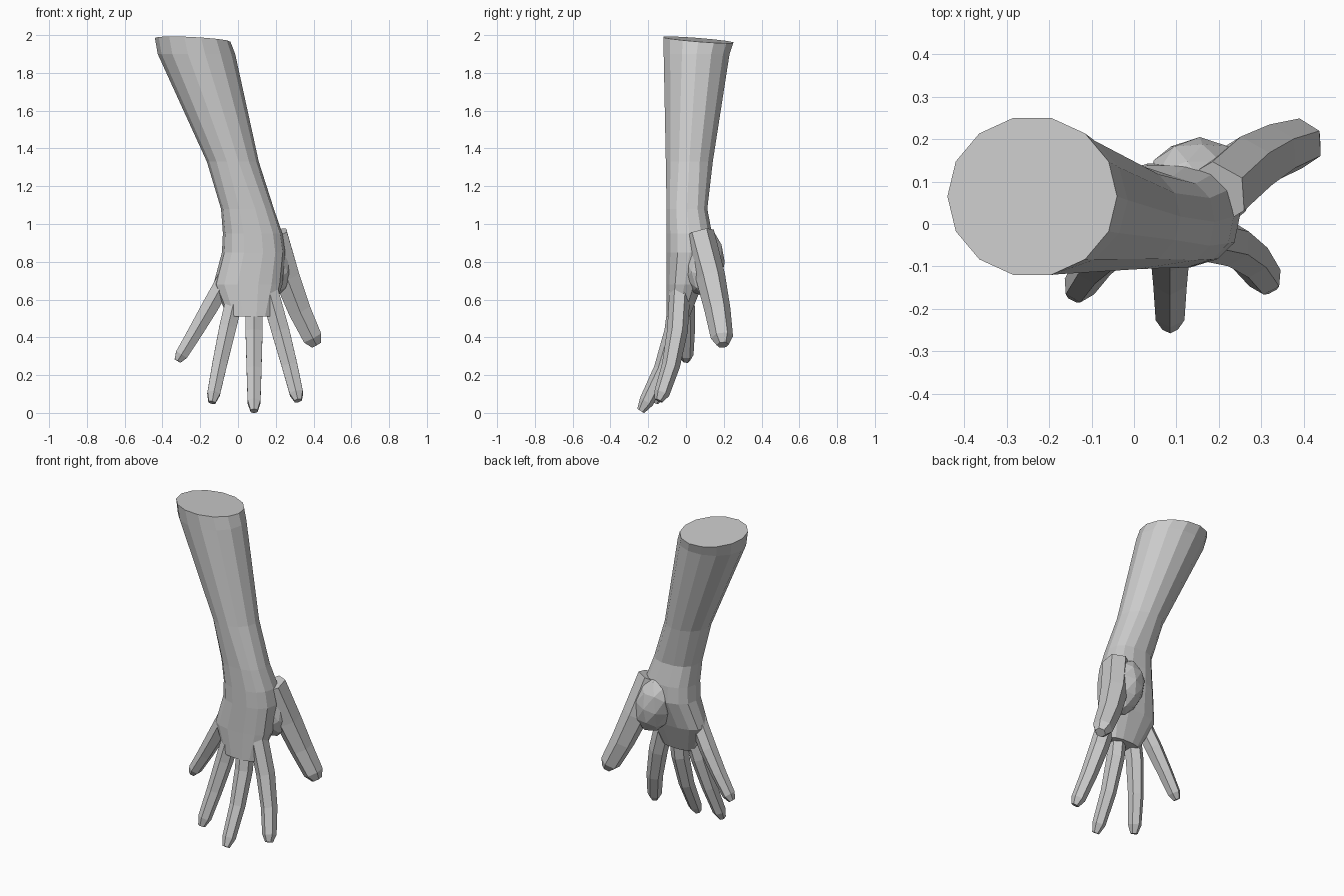
import bpy, bmesh, math
from mathutils import Vector

if "Cube" in bpy.data.objects:
    bpy.data.objects.remove(bpy.data.objects["Cube"])


def skin_rings(name, rings):
    """Closed low-poly tube through equal-sized point rings."""
    bm = bmesh.new()
    loops = [[bm.verts.new(p) for p in ring] for ring in rings]
    n = len(loops[0])
    for a, b in zip(loops, loops[1:]):
        for i in range(n):
            j = (i + 1) % n
            bm.faces.new((a[i], a[j], b[j], b[i]))
    bm.faces.new(loops[0])
    bm.faces.new(loops[-1])
    bmesh.ops.recalc_face_normals(bm, faces=bm.faces)
    mesh = bpy.data.meshes.new(name)
    bm.to_mesh(mesh)
    bm.free()
    obj = bpy.data.objects.new(name, mesh)
    bpy.context.collection.objects.link(obj)
    return obj


def arm_ring(z, left, right, back, sides=14):
    """Level section: oval in the forearm, boxier in the palm, sloped at the cut end."""
    front = -0.105 - max(0, z - 1.1) * 0.022
    power = 1 if z > 1.1 else 0.8
    tilt = 0.05 if z == 2 else 0
    ring = []
    for i in range(sides):
        a = 2 * math.pi * i / sides
        c = math.copysign(abs(math.cos(a)) ** power, math.cos(a))
        s = math.copysign(abs(math.sin(a)) ** power, math.sin(a))
        ring.append(((left + right + c * (right - left)) / 2,
                     (front + back + s * (back - front)) / 2,
                     z - tilt * (0.5 + s * 0.3 + c * 0.2)))
    return ring


def digit(name, root, middle, tip, radius, sides=6):
    """Tapered finger along the smooth curve through three points."""
    root, middle, tip = Vector(root), Vector(middle), Vector(tip)
    control = middle * 2 - (root + tip) / 2
    rings = []
    for t, taper in ((0, 1), (0.35, 0.98), (0.65, 0.86), (0.92, 0.74), (1, 0.4)):
        centre = root.lerp(control, t).lerp(control.lerp(tip, t), t)
        along = (control - root).lerp(tip - control, t).normalized()
        side = Vector((0, 1, 0)).cross(along).normalized()
        back = along.cross(side)
        angles = [2 * math.pi * (k + 0.5) / sides for k in range(sides)]
        rings.append([centre + (side * math.cos(a) + back * math.sin(a)) * radius * taper
                      for a in angles])
    return skin_rings(name, rings)


# Forearm, wrist and palm: height, left, right, back
arm = skin_rings("forearm_and_hand", [arm_ring(*r) for r in (
    (2.0, -0.44, -0.04, 0.255),
    (1.9, -0.425, -0.015, 0.235),
    (1.33, -0.165, 0.11, 0.145),
    (1.08, -0.09, 0.19, 0.115),
    (0.95, -0.08, 0.235, 0.14),
    (0.85, -0.085, 0.25, 0.145),
    (0.68, -0.13, 0.235, 0.09),
    (0.51, -0.055, 0.18, 0.02))])

# Fingers and thumb
parts = [
    digit("little_finger", (-0.06, -0.02, 0.72), (-0.19, 0, 0.49), (-0.32, 0, 0.275), 0.052),
    digit("ring_finger", (0, -0.03, 0.68), (-0.075, -0.075, 0.36), (-0.138, -0.165, 0.055), 0.053),
    digit("middle_finger", (0.085, -0.03, 0.68), (0.085, -0.09, 0.33), (0.085, -0.24, 0.01), 0.053),
    digit("index_finger", (0.155, -0.03, 0.68), (0.25, -0.06, 0.34), (0.318, -0.145, 0.065), 0.056),
    digit("thumb", (0.19, 0.07, 0.95), (0.29, 0.15, 0.63), (0.415, 0.195, 0.36), 0.08),
]

# Fleshy mound at the thumb base
bpy.ops.mesh.primitive_ico_sphere_add(subdivisions=2, radius=1, location=(0.155, 0.09, 0.8),
                                      rotation=(0, -0.3, 0))
mound = bpy.context.object
mound.name = "thumb_mound"
mound.scale = (0.12, 0.115, 0.19)
parts.append(mound)
bpy.context.view_layer.update()

# Fuse everything into a single skin
for part in parts:
    mod = arm.modifiers.new(part.name, 'BOOLEAN')
    mod.operation = 'UNION'
    mod.solver = 'EXACT'
    mod.object = part
    bpy.context.view_layer.objects.active = arm
    bpy.ops.object.modifier_apply(modifier=mod.name)
    bpy.data.objects.remove(part)
